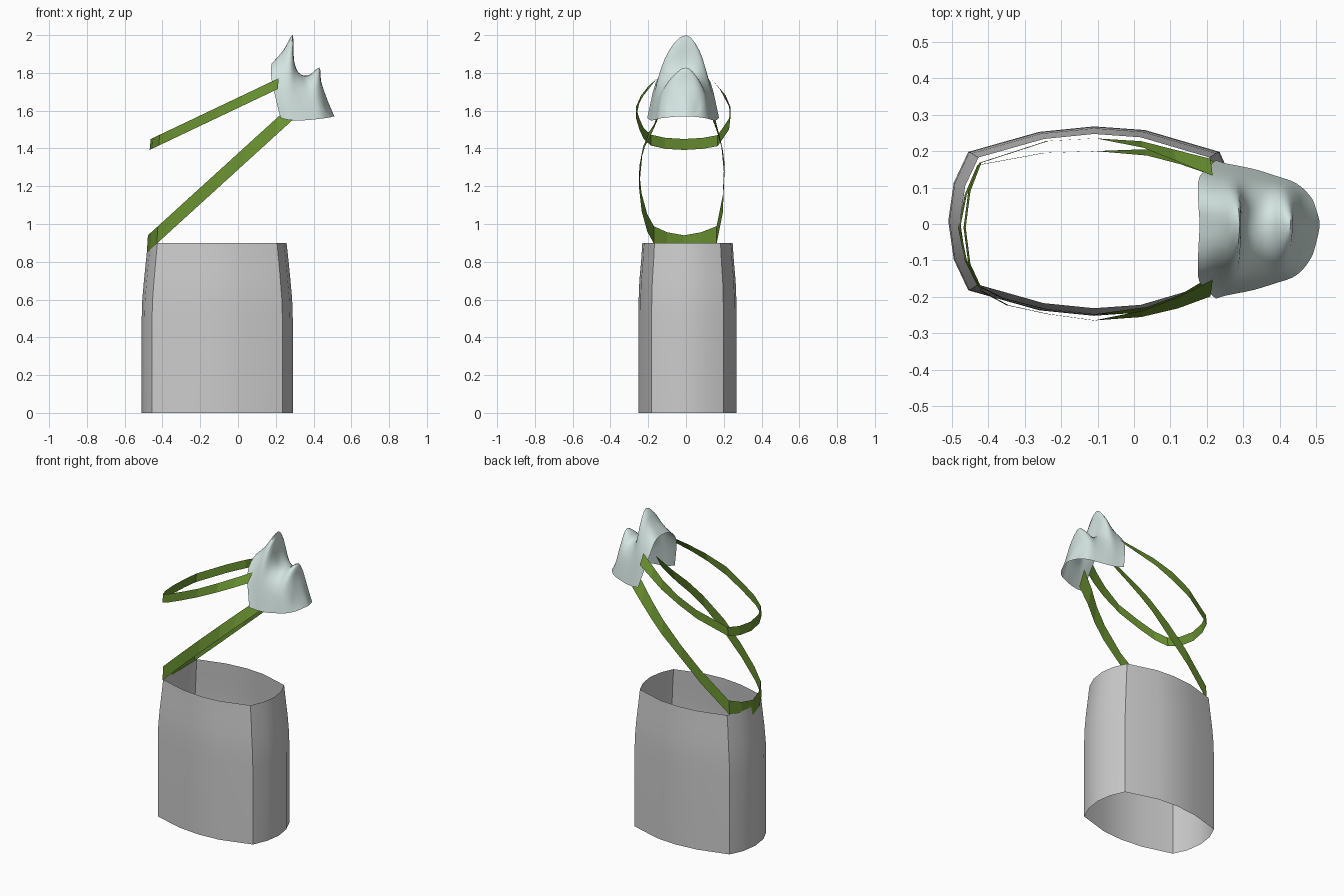
import bpy
import math
from mathutils import Vector


def make_material(name, color):
    mat = bpy.data.materials.new(name)
    mat.diffuse_color = (*color, 1)
    return mat


def grid_object(name, rows, mat=None, closed=False, smooth=None):
    """Skin equally long rows of points into an open sheet."""
    n = len(rows[0])
    verts = [tuple(p) for row in rows for p in row]
    faces = []
    for i in range(len(rows) - 1):
        for j in range(n if closed else n - 1):
            k = (j + 1) % n
            faces.append((i * n + j, i * n + k, (i + 1) * n + k, (i + 1) * n + j))
    mesh = bpy.data.meshes.new(name)
    mesh.from_pydata(verts, [], faces)
    obj = bpy.data.objects.new(name, mesh)
    bpy.context.collection.objects.link(obj)
    if mat:
        mesh.materials.append(mat)
    if smooth:
        bpy.ops.object.select_all(action='DESELECT')
        obj.select_set(True)
        bpy.context.view_layer.objects.active = obj
        bpy.ops.object.shade_smooth_by_angle(angle=math.radians(smooth))
    return obj


def spline(pts, steps):
    """Catmull-Rom curve through the points."""
    p = [2 * pts[0] - pts[1]] + pts + [2 * pts[-1] - pts[-2]]
    out = []
    for i in range(1, len(p) - 2):
        a, b, c, d = p[i - 1:i + 3]
        for s in range(steps):
            t = s / steps
            out.append(0.5 * (2 * b + (c - a) * t + (2 * a - 5 * b + 4 * c - d) * t * t
                              + (3 * b - a - 3 * c + d) * t ** 3))
    return out + [pts[-1]]


# Neck tube: rounded oval outline, narrowing near the open top
half = [(-0.51, 0), (-0.495, 0.105), (-0.455, 0.19), (-0.26, 0.245), (-0.11, 0.26),
        (0.03, 0.25), (0.235, 0.19), (0.275, 0.1), (0.29, 0)]
outline = half + [(x, -y) for x, y in half[-2:0:-1]]
tube_rows = []
for z, sx, sy in [(0, 1, 1), (0.5, 1, 1), (0.6, 0.992, 0.995), (0.7, 0.97, 0.98),
                  (0.8, 0.945, 0.945), (0.9, 0.918, 0.92)]:
    tube_rows.append([(-0.11 + (x + 0.11) * sx, 0.008 + y * sy, z) for x, y in outline])
grid_object("neck_tube", tube_rows, closed=True, smooth=40)

# Straps: flat-faceted ribbon loops, leaning inward where they meet the mask
green = make_material("strap_green", (0.14, 0.28, 0.03))


def strap(name, path, slope, z_start, width, lean):
    low, high = [], []
    x0 = min(x for x, y in path)
    for x, y in path:
        z = z_start + slope * (x - x0)
        side = math.copysign(1, y) if abs(y) > 0.05 else 0
        inward = lean * max(0, (x + 0.1) / 0.3) * side
        low.append((x, y + inward * 0.3, z))
        high.append((x + 0.006, y - inward * 0.7, z + width))
    grid_object(name, [low, high], green)


strap("upper_strap",
      [(0.21, 0.165), (0.11, 0.195), (0.02, 0.222), (-0.11, 0.235), (-0.24, 0.228),
       (-0.425, 0.168), (-0.455, 0.09), (-0.468, -0.01), (-0.455, -0.11), (-0.42, -0.185),
       (-0.35, -0.223), (-0.24, -0.247), (-0.11, -0.265), (0.02, -0.25), (0.12, -0.222),
       (0.21, -0.185)], 0.475, 1.392, 0.058, 0.045)
strap("lower_strap",
      [(0.29, 0.14), (0.2, 0.165), (0.12, 0.185), (0.03, 0.2), (-0.11, 0.2), (-0.25, 0.195),
       (-0.43, 0.162), (-0.465, 0.08), (-0.483, -0.01), (-0.465, -0.1), (-0.43, -0.17),
       (-0.36, -0.205), (-0.24, -0.235), (-0.11, -0.248), (0.03, -0.24), (0.12, -0.215),
       (0.2, -0.175), (0.29, -0.145)], 0.91, 0.848, 0.092, 0.04)

# Face mask: half ribs (x, y, z) from centreline to rim, back edge to chin
ribs = [
    [(0.18, 0, 1.85), (0.176, 0.08, 1.835), (0.18, 0.145, 1.75), (0.225, 0.19, 1.562)],
    [(0.24, 0, 1.92), (0.23, 0.075, 1.88), (0.225, 0.14, 1.75), (0.25, 0.182, 1.555)],
    [(0.29, 0, 2.0), (0.282, 0.08, 1.92), (0.27, 0.135, 1.76), (0.28, 0.176, 1.55)],
    [(0.293, 0, 1.88), (0.30, 0.07, 1.84), (0.305, 0.13, 1.73), (0.32, 0.168, 1.548)],
    [(0.315, 0, 1.805), (0.325, 0.07, 1.79), (0.335, 0.125, 1.71), (0.35, 0.16, 1.549)],
    [(0.37, 0, 1.785), (0.37, 0.07, 1.76), (0.375, 0.12, 1.69), (0.39, 0.147, 1.552)],
    [(0.43, 0, 1.828), (0.42, 0.06, 1.785), (0.415, 0.11, 1.69), (0.435, 0.132, 1.557)],
    [(0.44, 0, 1.755), (0.443, 0.06, 1.72), (0.445, 0.095, 1.65), (0.465, 0.11, 1.561)],
    [(0.472, 0, 1.66), (0.468, 0.045, 1.645), (0.467, 0.075, 1.61), (0.488, 0.08, 1.565)],
    [(0.51, 0, 1.57), (0.507, 0.02, 1.57), (0.502, 0.04, 1.569), (0.496, 0.06, 1.567)],
]
full = []
for rib in ribs:
    pts = [Vector((x, -y, z)) for x, y, z in rib[:0:-1]] + [Vector(p) for p in rib]
    full.append([p - Vector((0, 0.015 * min(1, abs(p.y) * 8), 0)) for p in spline(pts, 3)])
columns = [spline(list(col), 3) for col in zip(*full)]
pale = make_material("mask_pale", (0.66, 0.78, 0.75))
grid_object("face_mask", columns, pale, smooth=80)
